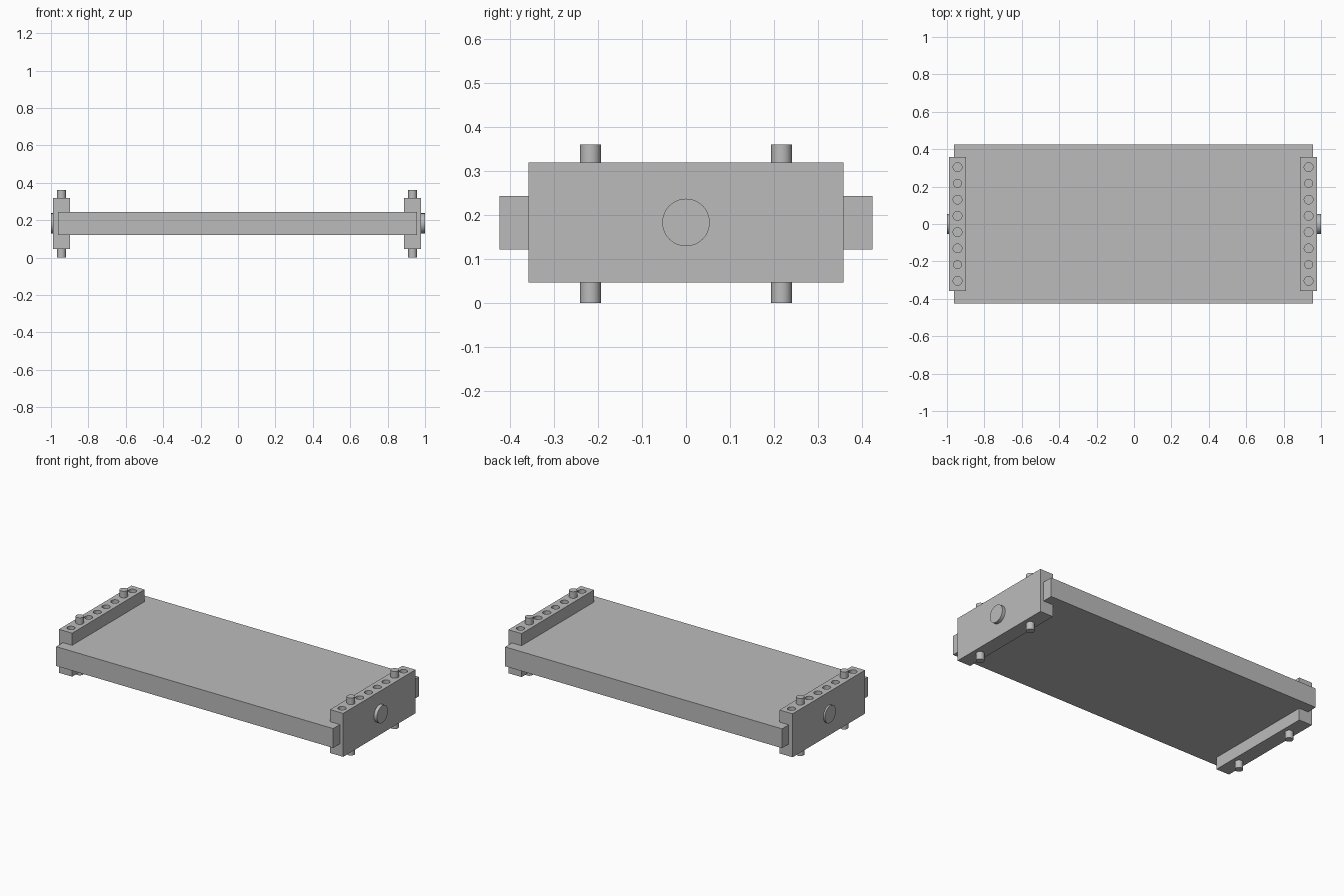
import bpy
import math

cube = bpy.data.objects.get("Cube")
if cube:
    bpy.data.objects.remove(cube, do_unlink=True)

grey = bpy.data.materials.new("plain_grey")
grey.use_nodes = True
colour = (0.5, 0.5, 0.5, 1)
grey.diffuse_color = colour
grey.node_tree.nodes["Principled BSDF"].inputs["Base Color"].default_value = colour

MID_X = -0.005          # centre between the two end blocks
BLOCK_X = 0.9385        # block centre, out from the middle
MID_Z = 0.183
HOLE_R = 0.0235
PITCH = 0.0868          # hole spacing
PLATE_TOP = 0.243
BLOCK_TOP = 0.319


def box(name, lo, hi):
    centre = [(a + b) / 2 for a, b in zip(lo, hi)]
    bpy.ops.mesh.primitive_cube_add(size=1, location=centre)
    ob = bpy.context.object
    ob.name = name
    ob.scale = [b - a for a, b in zip(lo, hi)]
    bpy.ops.object.transform_apply(location=False, rotation=False, scale=True)
    ob.data.materials.append(grey)
    return ob


def cylinder(name, radius, depth, centre, rotation=(0, 0, 0)):
    bpy.ops.mesh.primitive_cylinder_add(vertices=40, radius=radius, depth=depth,
                                        location=centre, rotation=rotation)
    ob = bpy.context.object
    ob.name = name
    ob.data.materials.append(grey)
    bpy.ops.object.shade_smooth_by_angle(angle=math.radians(30))
    return ob


# Flat deck running through both end blocks
box("deck", (-0.962, -0.424, 0.122), (0.956, 0.424, PLATE_TOP))

for side, label in ((1, "left"), (-1, "right")):
    x = MID_X + side * BLOCK_X
    block = box(label + "_end_block", (x - 0.0455, -0.358, 0.047),
                (x + 0.0455, 0.358, BLOCK_TOP))

    # Row of eight sockets; the second from each end holds a peg
    for i in range(8):
        y = (i - 3.5) * PITCH
        if i in (1, 6):
            end = "front" if i == 1 else "back"
            cylinder(f"{label}_{end}_peg", HOLE_R, 0.36, (x, y, 0.18))
            continue
        cutter = cylinder("socket_cutter", HOLE_R, 0.2, (x, y, PLATE_TOP + 0.1))
        cutter.hide_render = True
        cut = block.modifiers.new("socket", 'BOOLEAN')
        cut.operation = 'DIFFERENCE'
        cut.solver = 'EXACT'
        cut.object = cutter
        bpy.context.view_layer.objects.active = block
        bpy.ops.object.modifier_apply(modifier=cut.name)
        bpy.data.objects.remove(cutter, do_unlink=True)

    # Round button on the outer face
    inner = x + side * 0.03
    outer = side * 1.0
    cylinder(label + "_button", 0.054, abs(outer - inner),
             ((inner + outer) / 2, 0, MID_Z), (0, math.pi / 2, 0))
